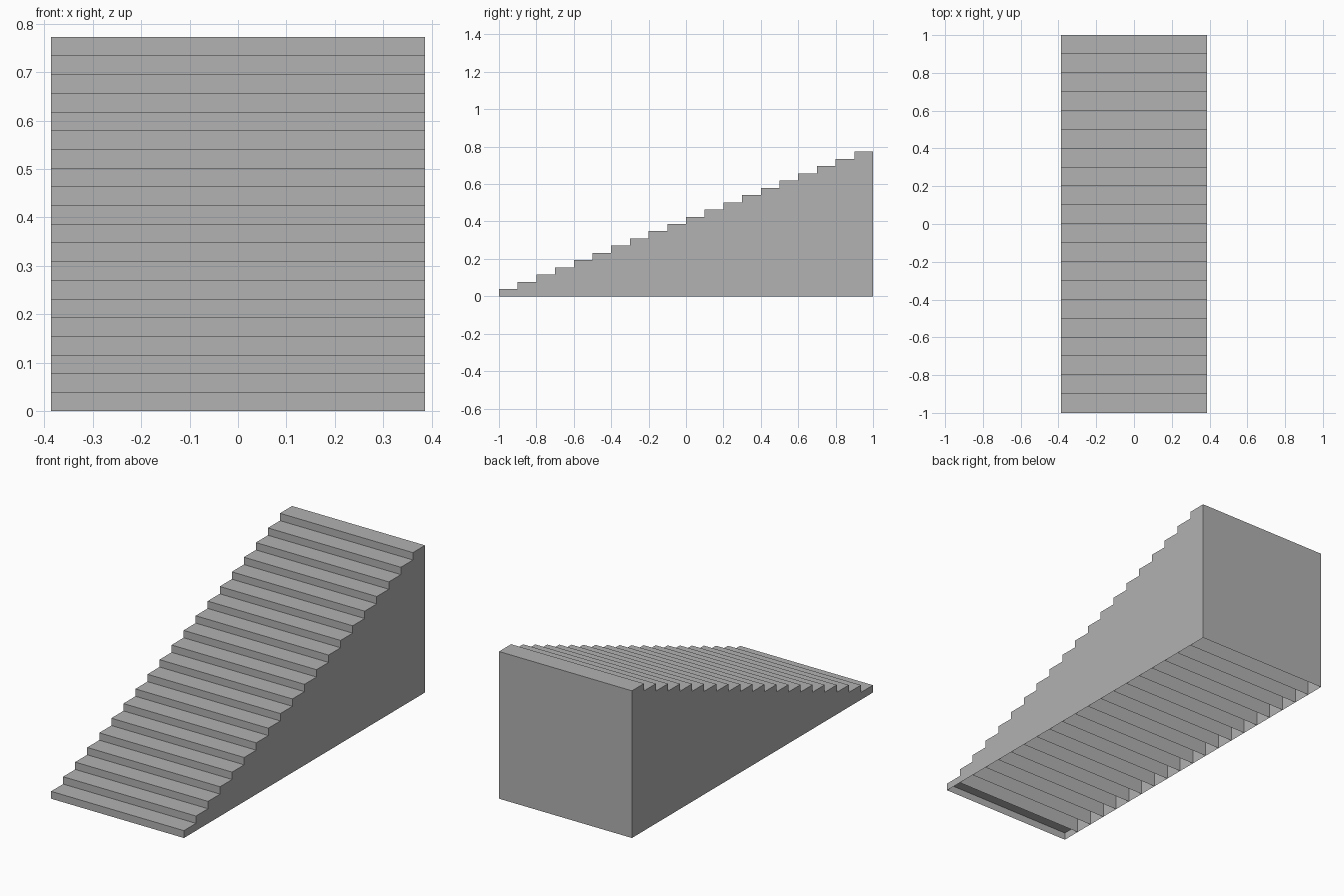
import bpy
import bmesh

cube = bpy.data.objects.get("Cube")
if cube:
    bpy.data.objects.remove(cube, do_unlink=True)

STEPS = 20
LENGTH = 2.0
HEIGHT = 0.773
HALF_WIDTH = 0.386
TREAD = LENGTH / STEPS
RISE = HEIGHT / STEPS

# Plain grey for the whole staircase
grey = bpy.data.materials.new("stone_grey")
grey.use_nodes = True
colour = (0.445, 0.445, 0.445, 1)
grey.diffuse_color = colour
grey.node_tree.nodes["Principled BSDF"].inputs["Base Color"].default_value = colour

bm = bmesh.new()


def quad(*corners):
    bm.faces.new([bm.verts.new(c) for c in corners])


def cross_panel(y, z, facing_back=False):
    """Upright panel across the full width, from the ground to z."""
    w = -HALF_WIDTH if facing_back else HALF_WIDTH
    quad((-w, y, 0), (w, y, 0), (w, y, z), (-w, y, z))


# Each step is an open-bottomed column: riser panel, tread and two side strips
w = HALF_WIDTH
for i in range(STEPS):
    front = -LENGTH / 2 + i * TREAD
    back = front + TREAD
    top = (i + 1) * RISE
    cross_panel(front, top)
    quad((-w, front, top), (w, front, top), (w, back, top), (-w, back, top))
    quad((w, front, 0), (w, back, 0), (w, back, top), (w, front, top))
    quad((-w, back, 0), (-w, front, 0), (-w, front, top), (-w, back, top))

# Back wall
cross_panel(LENGTH / 2, HEIGHT, facing_back=True)

bmesh.ops.remove_doubles(bm, verts=bm.verts, dist=0.0001)
mesh = bpy.data.meshes.new("staircase")
bm.to_mesh(mesh)
bm.free()
mesh.materials.append(grey)
staircase = bpy.data.objects.new("staircase", mesh)
bpy.context.collection.objects.link(staircase)
